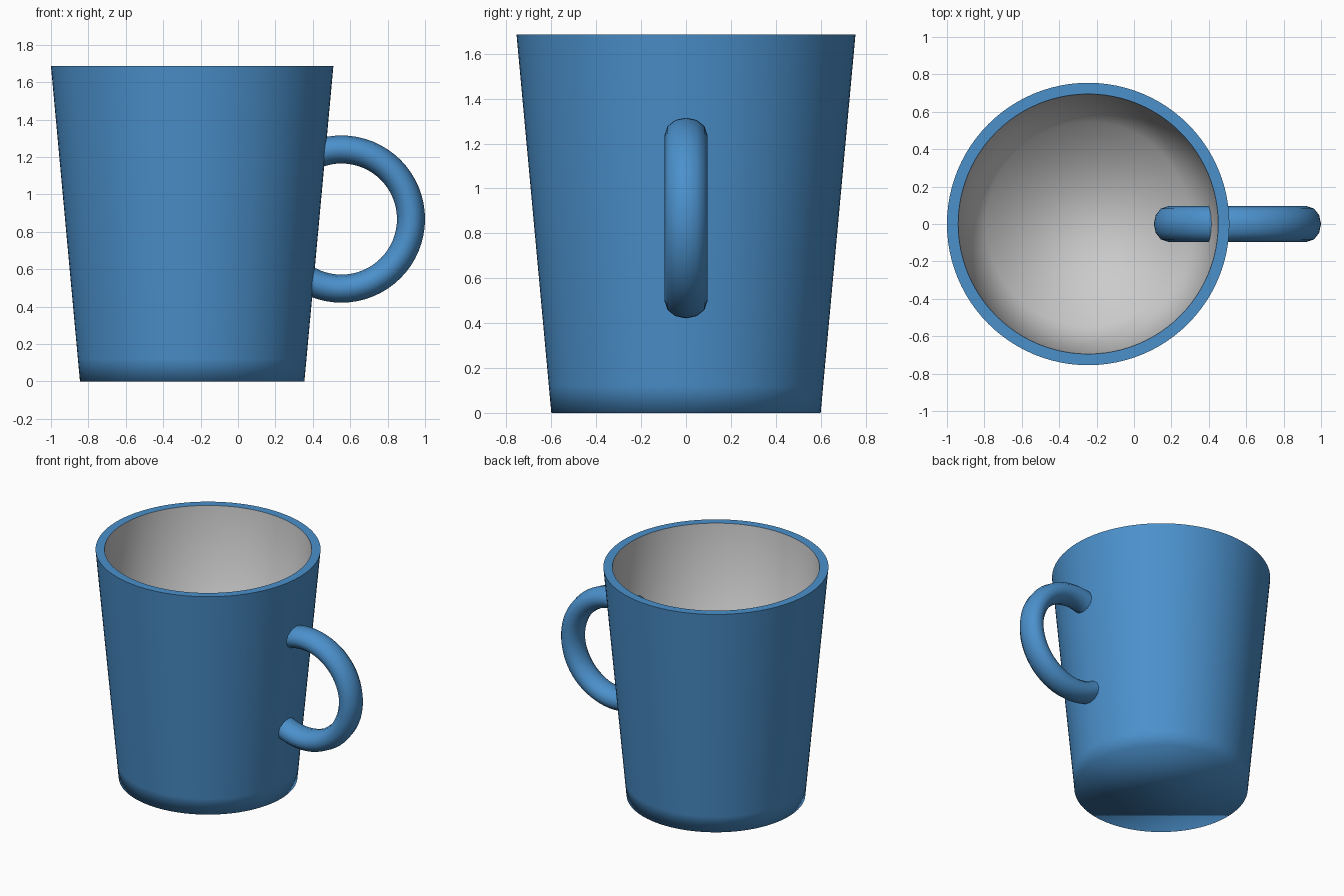
import bpy, bmesh, math

if "Cube" in bpy.data.objects:
    bpy.data.objects.remove(bpy.data.objects["Cube"])

blue = bpy.data.materials.new("blue_glaze")
blue.diffuse_color = (0.07, 0.28, 0.6, 1)
blue.use_nodes = True
blue.node_tree.nodes["Principled BSDF"].inputs["Base Color"].default_value = blue.diffuse_color
pale = bpy.data.materials.new("pale_inside")
pale.diffuse_color = (0.8, 0.8, 0.82, 1)
pale.use_nodes = True
pale.node_tree.nodes["Principled BSDF"].inputs["Base Color"].default_value = pale.diffuse_color


def make_object(name, bm, location, materials):
    bmesh.ops.recalc_face_normals(bm, faces=bm.faces)
    for f in bm.faces:
        f.smooth = True
    mesh = bpy.data.meshes.new(name)
    bm.to_mesh(mesh)
    bm.free()
    for m in materials:
        mesh.materials.append(m)
    ob = bpy.data.objects.new(name, mesh)
    ob.location = location
    bpy.context.collection.objects.link(ob)
    return ob


def ring(bm, r, z, n):
    return [bm.verts.new((r * math.cos(math.tau * i / n), r * math.sin(math.tau * i / n), z))
            for i in range(n)]


def bridge(bm, a, b, mat=0):
    n = len(a)
    for i in range(n):
        j = (i + 1) % n
        bm.faces.new((a[i], a[j], b[j], b[i])).material_index = mat


# Cup: tapered outside, flat rim, pale inside
N, H, WALL = 96, 1.685, 0.06
radius = lambda z: 0.6 + 0.155 * z / H
bm = bmesh.new()
outer = [ring(bm, radius(z), z, N) for z in (0, 0.12, H)]
inner = [ring(bm, radius(z) - WALL, z, N) for z in (H, WALL)]
bm.faces.new(outer[0])
bridge(bm, outer[0], outer[1])
bridge(bm, outer[1], outer[2])
bridge(bm, outer[2], inner[0])
bridge(bm, inner[0], inner[1], 1)
bm.faces.new(inner[1]).material_index = 1
# Crisp rim edges
for loop in (outer[2], inner[0]):
    for i in range(N):
        bm.edges.get((loop[i], loop[(i + 1) % N])).smooth = False
make_object("cup", bm, (-0.245, 0, 0), (blue, pale))

# Handle: full ring, wider across y, passing through the wall
MAJOR, MINOR, WIDTH, SEG, SIDES = 0.372, 0.075, 0.095, 64, 12
bm = bmesh.new()
loops = []
for s in range(SEG):
    a = math.tau * s / SEG
    loop = []
    for k in range(SIDES):
        t = math.tau * k / SIDES
        r = MAJOR + MINOR * math.cos(t)
        loop.append(bm.verts.new((r * math.cos(a), WIDTH * math.sin(t), r * math.sin(a))))
    loops.append(loop)
for s in range(SEG):
    bridge(bm, loops[s], loops[(s + 1) % SEG])
make_object("handle", bm, (0.553, 0, 0.868), (blue,))
